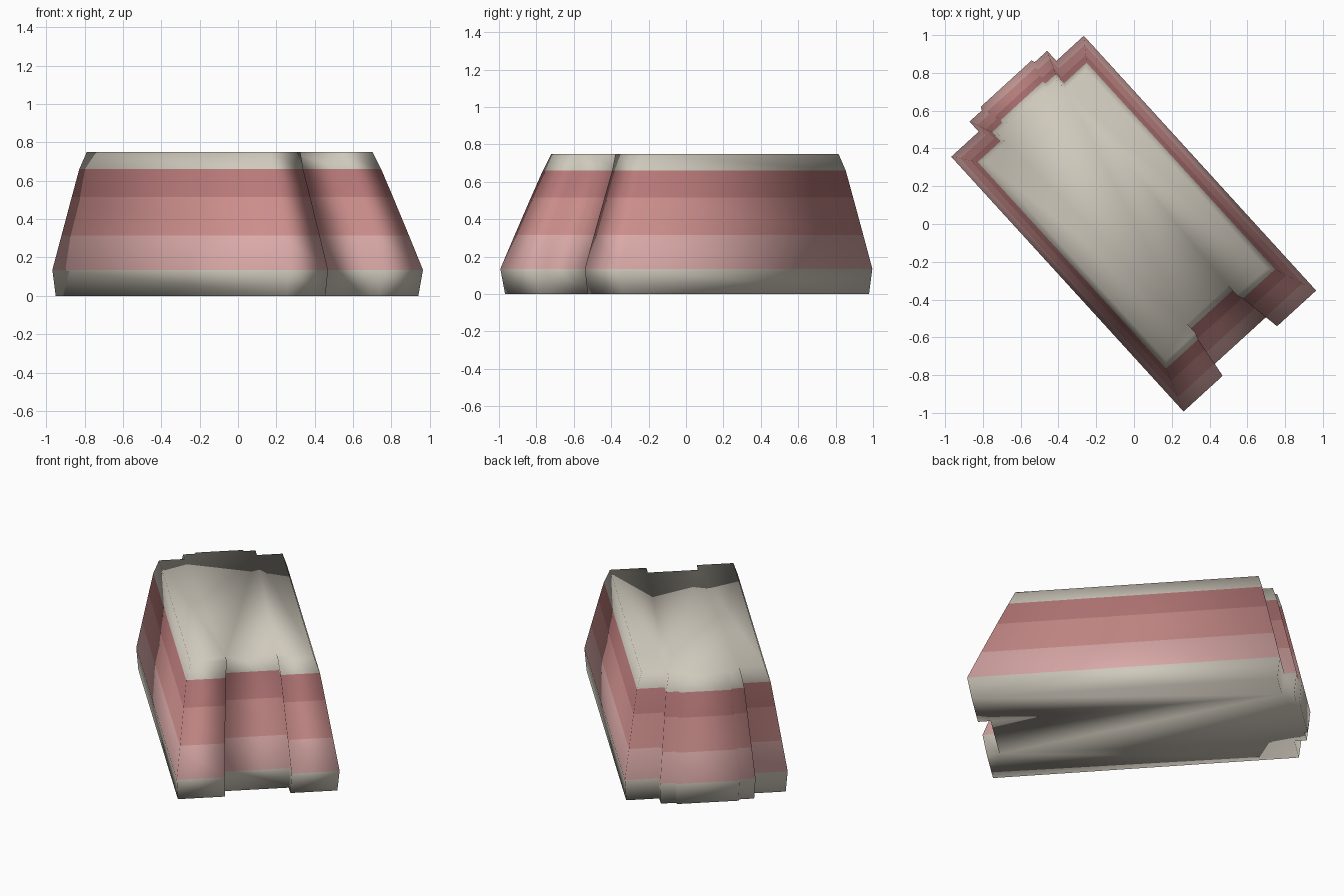
import bpy, bmesh
from mathutils import Matrix, Vector

if "Cube" in bpy.data.objects:
    bpy.data.objects.remove(bpy.data.objects["Cube"])


def material(name, rgb):
    m = bpy.data.materials.new(name)
    m.diffuse_color = (*rgb, 1)
    m.use_nodes = True
    m.node_tree.nodes["Principled BSDF"].inputs["Base Color"].default_value = m.diffuse_color
    return m


mats = [material("cream", (0.62, 0.58, 0.50)),
        material("light_pink", (0.70, 0.40, 0.39)),
        material("mid_pink", (0.60, 0.27, 0.26)),
        material("dark_pink", (0.48, 0.19, 0.19))]

# Half outline: (end, offset from that end, across); front has a recess, rear is stepped
half = [("rear", -0.09, 0.182), ("rear", -0.072, 0.19), ("rear", -0.072, 0.278),
        ("rear", 0.0, 0.278), ("rear", 0.0, 0.475), ("front", 0.0, 0.475),
        ("front", 0.0, 0.195), ("front", -0.075, 0.195)]
outline = half + [(e, d, -w) for e, d, w in reversed(half)]

# Levels: height, rear end, front end, half width
levels = [(0.0, -0.90, 0.885, 0.465), (0.135, -0.915, 0.91, 0.475),
          (0.315, -0.876, 0.833, 0.446), (0.515, -0.832, 0.745, 0.414),
          (0.66, -0.80, 0.68, 0.39), (0.75, -0.775, 0.645, 0.36)]
band_mats = [0, 1, 2, 3, 0]

# Stacked rings, with the length axis turned diagonally in plan
along, across = Vector((0.674, -0.739, 0)), Vector((0.739, 0.674, 0))
bm = bmesh.new()
rings = []
for z, rear, front, width in levels:
    s = width / 0.475
    ring = []
    for end, d, w in outline:
        u = (rear if end == "rear" else front) + d * (0.5 + 0.5 * s)
        ring.append(bm.verts.new(along * u + across * (w * s) + Vector((0, 0, z))))
    rings.append(ring)

# Coloured bands around the walls, then floor and roof
n = len(outline)
for low, high, mat in zip(rings, rings[1:], band_mats):
    for i in range(n):
        j = (i + 1) % n
        bm.faces.new((low[i], low[j], high[j], high[i])).material_index = mat
bm.faces.new(rings[0])
bm.faces.new(rings[-1])
bmesh.ops.recalc_face_normals(bm, faces=bm.faces)
for f in bm.faces:
    f.smooth = True

mesh = bpy.data.meshes.new("banded_block")
bm.to_mesh(mesh)
bm.free()
for m in mats:
    mesh.materials.append(m)
bpy.context.collection.objects.link(bpy.data.objects.new("banded_block", mesh))
